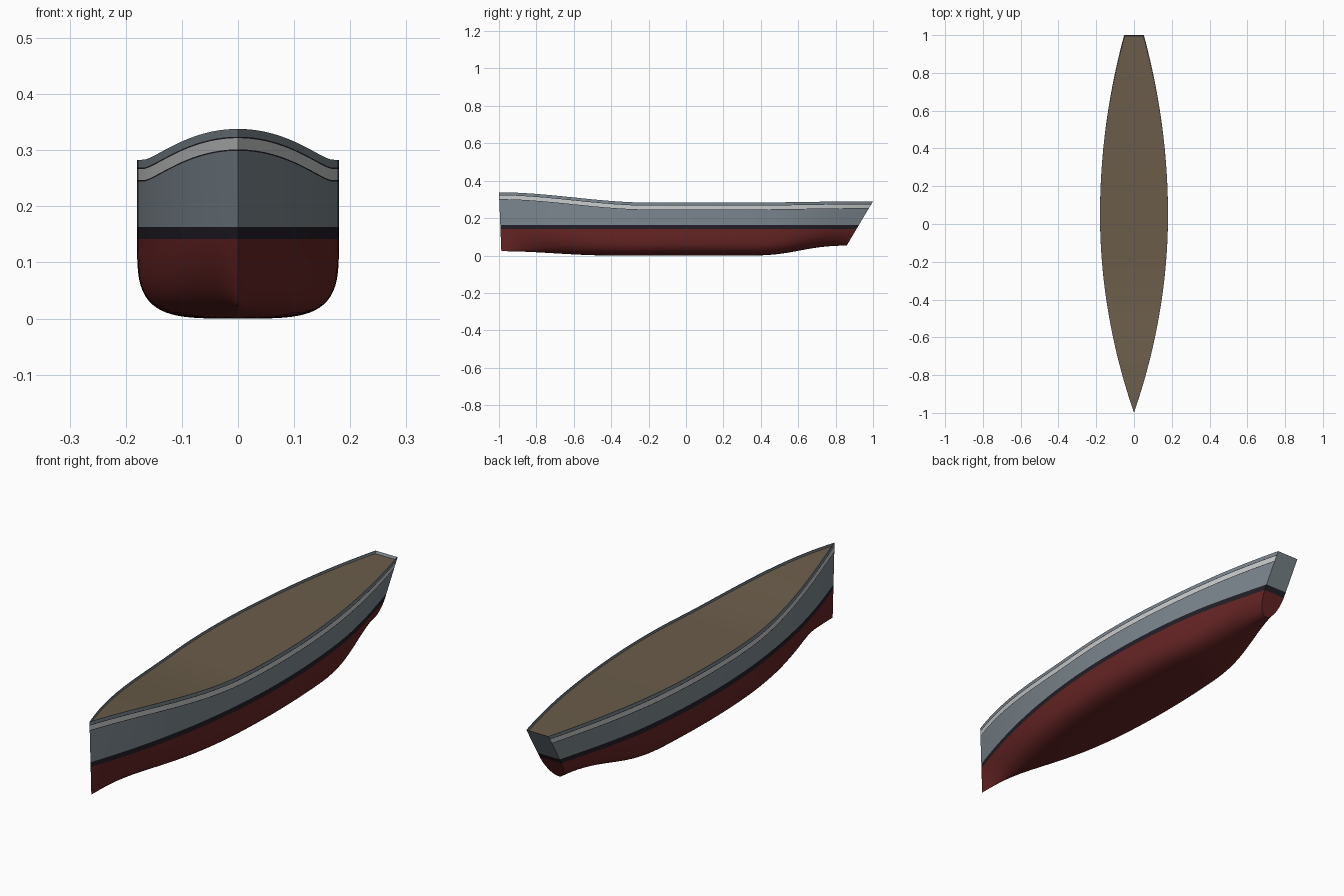
import bpy, bmesh

if "Cube" in bpy.data.objects:
    bpy.data.objects.remove(bpy.data.objects["Cube"])

def material(name, rgb):
    m = bpy.data.materials.new(name)
    m.diffuse_color = (*rgb, 1)
    m.use_nodes = True
    m.node_tree.nodes["Principled BSDF"].inputs["Base Color"].default_value = m.diffuse_color
    return m

GREY = material("hull_grey", (0.20, 0.24, 0.27))
RED = material("bottom_red", (0.135, 0.018, 0.018))
BLACK = material("boot_black", (0.017, 0.013, 0.020))
SILVER = material("stripe_silver", (0.58, 0.60, 0.60))
BROWN = material("deck_brown", (0.145, 0.108, 0.068))

STATIONS, BILGE = 64, 20
RED_TOP, BOOT_TOP = 0.142, 0.163
RIM, DROP = 0.003, 0.010

def smooth(a, b, t):
    t = min(max((t - a) / (b - a), 0), 1)
    return t * t * (3 - 2 * t)

def half_width(y):
    t = (y - 0.05) / (1.05 if y < 0.05 else 1.128)
    return max(0.18 * (1 - t * t), 0)

def sheer(y):
    return 0.283 + 0.055 * (1 - smooth(-1, -0.2, y)) + 0.007 * smooth(0.3, 1, y)

def keel(y):
    return 0.023 * (1 - smooth(-1, -0.4, y)) + 0.053 * smooth(0.35, 1, y)

def shifted(y, z):
    # raked transom and slightly raked stem
    d = sheer(y) - z
    return y - 0.595 * d * smooth(0.4, 1, y) + 0.04 * d * (1 - smooth(-1, -0.6, y))

def section(y):
    """Half cross-section from keel up to the rim and down inside to the deck."""
    w, zk, zs = half_width(y), keel(y), sheer(y)
    # fine V at the bow, full and boxy amidships, round at the stern
    n = 4 - 2.7 * (1 - smooth(-1, -0.2, y)) - 2.0 * smooth(0.35, 1, y)
    zl = [zk + (RED_TOP - zk) * (k / BILGE) ** 2.5 for k in range(BILGE + 1)]
    zl += [BOOT_TOP, zs - 0.039, zs - 0.0365, zs - 0.0165, zs - 0.014, zs]
    pts = []
    for z in zl:
        v = min((z - zk) / (0.15 - zk), 1)
        pts.append((w * max(1 - (1 - v) ** n, 0) ** (1 / n), shifted(y, z), z))
    xi = max(w - RIM, 0)
    pts.append((xi, shifted(y, zs), zs))
    pts.append((xi, shifted(y, zs - DROP), zs - DROP))
    return pts

def row_material(i):
    if i < BILGE:
        return 1
    return {0: 2, 2: 2, 3: 3, 4: 2}.get(i - BILGE, 0)

def finish(name, bm, mats):
    me = bpy.data.meshes.new(name)
    bm.to_mesh(me)
    bm.free()
    for m in mats:
        me.materials.append(m)
    ob = bpy.data.objects.new(name, me)
    bpy.context.collection.objects.link(ob)
    bpy.ops.object.select_all(action='DESELECT')
    ob.select_set(True)
    bpy.context.view_layer.objects.active = ob
    bpy.ops.object.shade_smooth_by_angle(angle=0.5)
    return ob

ys = [-1 + 2 * k / STATIONS for k in range(STATIONS + 1)]
sections = [section(y) for y in ys]

# Hull: lofted sides, thin bulwark rim and raked transom
bm = bmesh.new()
grids = []
for s in (1, -1):
    g = [[bm.verts.new((s * x, y, z)) for x, y, z in sec] for sec in sections]
    grids.append(g)
    for a, b in zip(g, g[1:]):
        for i in range(len(a) - 1):
            quad = [a[i], b[i], b[i + 1], a[i + 1]]
            f = bm.faces.new(quad if s > 0 else quad[::-1])
            f.material_index = row_material(i)
right, left = grids[0][-1], grids[1][-1]
for i in range(BILGE + 6):
    f = bm.faces.new([right[i], left[i], left[i + 1], right[i + 1]])
    f.material_index = 1 if i < BILGE else 2 if i == BILGE else 0
bmesh.ops.remove_doubles(bm, verts=bm.verts, dist=1e-5)
finish("hull", bm, [GREY, RED, BLACK, SILVER])

# Deck: sits just below the rim
bm = bmesh.new()
edge = [sec[-1] for sec in sections]
rows = [[bm.verts.new((s * x, y, z)) for s in (-1, 1)] for x, y, z in edge]
for a, b in zip(rows, rows[1:]):
    bm.faces.new([a[0], a[1], b[1], b[0]])
bmesh.ops.remove_doubles(bm, verts=bm.verts, dist=1e-5)
finish("deck", bm, [BROWN])
